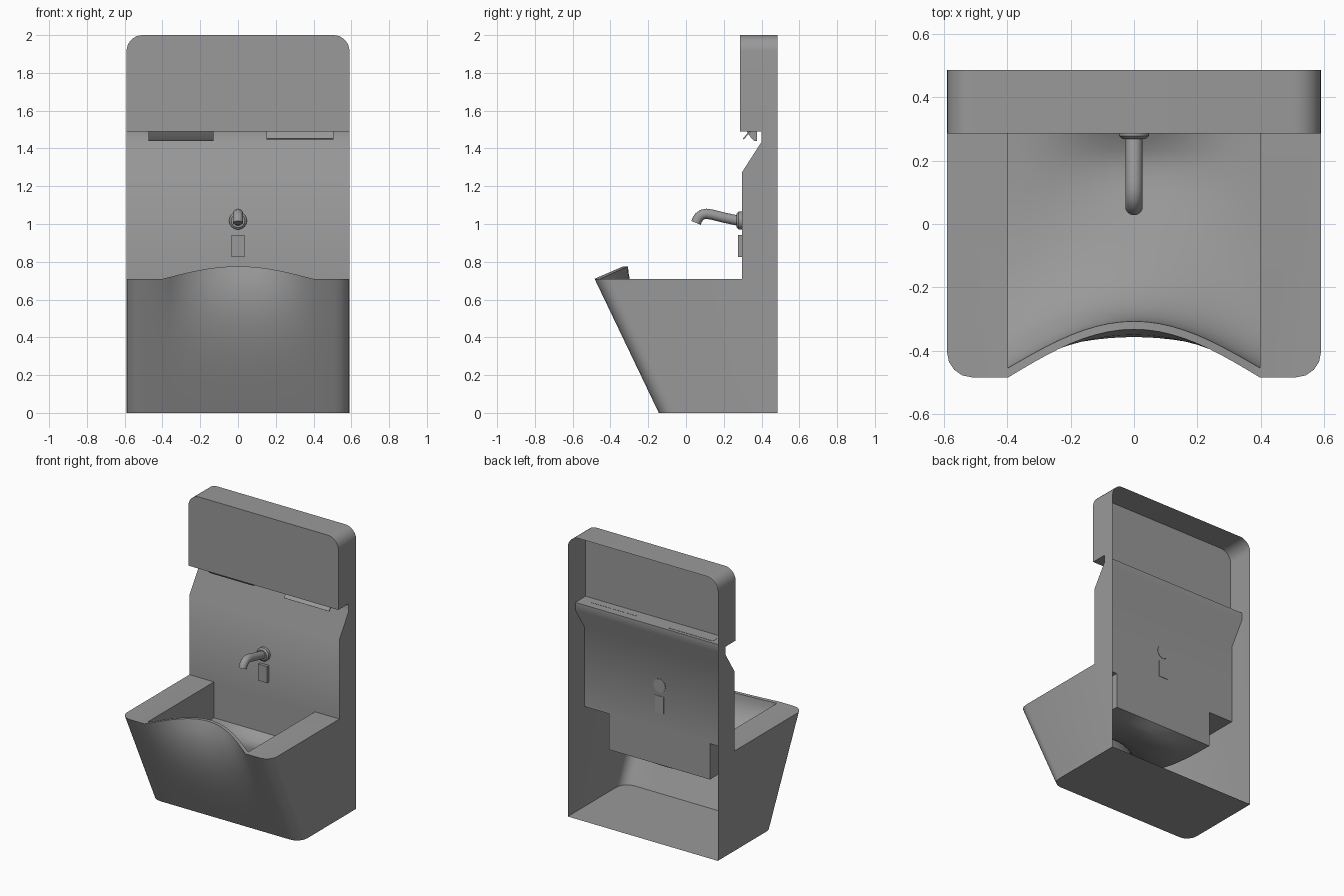
import bpy, bmesh
from math import sin, cos, pi, radians
from mathutils import Vector

if "Cube" in bpy.data.objects:
    bpy.data.objects.remove(bpy.data.objects["Cube"])

W, B = 0.59, 0.397        # half width of the unit, half width of the basin
BACK, WALL = 0.485, 0.297
LEDGE, FLOOR = 0.71, 0.455
FRONT = -0.484

steel = bpy.data.materials.new("dark_grey")
steel.diffuse_color = (0.32, 0.32, 0.32, 1)
steel.use_nodes = True
steel.node_tree.nodes["Principled BSDF"].inputs["Base Color"].default_value = steel.diffuse_color


def finish(name, bm, angle=36):
    bmesh.ops.remove_doubles(bm, verts=bm.verts, dist=1e-5)
    bmesh.ops.recalc_face_normals(bm, faces=bm.faces)
    me = bpy.data.meshes.new(name)
    bm.to_mesh(me)
    bm.free()
    me.materials.append(steel)
    ob = bpy.data.objects.new(name, me)
    bpy.context.collection.objects.link(ob)
    bpy.ops.object.select_all(action='DESELECT')
    bpy.context.view_layer.objects.active = ob
    ob.select_set(True)
    bpy.ops.object.shade_smooth_by_angle(angle=radians(angle))
    return ob


def face(bm, pts):
    return bm.faces.new([bm.verts.new(p) for p in pts])


def grid(bm, cols):
    for a, b in zip(cols, cols[1:]):
        for i in range(len(a) - 1):
            face(bm, [a[i], b[i], b[i + 1], a[i + 1]])


def prism(name, x0, x1, yz):
    bm = bmesh.new()
    ends = [[(x, y, z) for y, z in yz] for x in (x0, x1)]
    for e in ends:
        face(bm, e)
    grid(bm, [e + e[:1] for e in ends])
    return finish(name, bm)


def arch(x):
    return max(0.0, cos(pi / 2 * x / B))


# One-sheet housing, open at the back
bm = bmesh.new()

# side walls
EDGE = FRONT + .08
side = [(BACK, 0), (BACK, 1.915), (.285, 1.915), (.285, 1.49), (.40, 1.49),
        (.40, 1.435), (WALL, 1.275), (WALL, LEDGE), (EDGE, LEDGE)]
ROWS = 12
side += [(EDGE + .34 * k / ROWS, LEDGE * (1 - k / ROWS)) for k in range(1, ROWS + 1)]
for s in (-1, 1):
    face(bm, [(s * W, y, z) for y, z in side])

# rounded top and cabinet front
R = .085
arc = [(W - R + R * cos(a), 1.915 + R * sin(a)) for a in [pi / 2 * k / 8 for k in range(9)]]
arc += [(-x, z) for x, z in reversed(arc)]
grid(bm, [[(x, y, z) for x, z in arc] for y in (.285, BACK)])
face(bm, [(x, .285, z) for x, z in arc] + [(-W, .285, 1.49), (W, .285, 1.49)])

# underside, recess and sloped wall
grid(bm, [[(x, y, z) for y, z in side[3:7]] for x in (-W, W)])

# front apron: straight foot rising to the scooped lip
half = [(.51 + .08 * cos(a), EDGE - .08 * sin(a)) for a in [pi / 2 * k / 4 for k in range(5)]]
plan = [(-x, y) for x, y in half]
xs = [-B + 2 * B * k / 20 for k in range(21)]
plan += [(x, FRONT) for x in xs] + half[::-1]
cols = []
for x, y in plan:
    inside = arch(x) if abs(x) <= B else 0
    zr = LEDGE + .066 * inside
    d = (y + .152 * inside) - (y + .34 - .34 * zr / LEDGE)
    cols.append([(x, y + .34 - .34 * zr * t / LEDGE + d * t ** 3.5, zr * t)
                 for t in [k / ROWS for k in range(ROWS + 1)]])
grid(bm, cols)
top = [c[-1] for c in cols]

# bottom panel
face(bm, [c[0] for c in cols] + [(W, BACK, 0), (-W, BACK, 0)])

# basin bowl with a shallow drain hollow, and flat lip
bowl = []
for x in xs:
    yr, zr = FRONT + .03 + .147 * arch(x), LEDGE + .066 * arch(x)
    bowl.append([(x, yr + (WALL - yr) * u ** 1.9,
                  FLOOR + (zr - FLOOR) * (1 - u) ** 2 - .05 * arch(x) ** 2 * sin(pi * u ** 6))
                 for u in [k / 18 for k in range(19)]])
grid(bm, bowl)
grid(bm, [top[5:26], [c[0] for c in bowl]])

# basin sides and arm ledges
for s, col, rim in ((-1, bowl[0], top[:6]), (1, bowl[-1], top[:24:-1])):
    face(bm, col + [(s * B, WALL, LEDGE)])
    face(bm, rim + [col[0], (s * B, WALL, LEDGE), (s * W, WALL, LEDGE)])

# splash wall down to the bowl
face(bm, [(-W, WALL, 1.275), (-W, WALL, LEDGE), (-B, WALL, LEDGE)]
     + [c[-1] for c in bowl] + [(B, WALL, LEDGE), (W, WALL, LEDGE), (W, WALL, 1.275)])

body = finish("housing", bm)
low = min(body.data.polygons, key=lambda p: p.center.z)
if low.normal.z > 0:
    body.data.flip_normals()

# dispensers under the cabinet and the sensor plate
prism("towel_dispenser", -.475, -.13,
      [(.32, 1.492), (.345, 1.455), (.36, 1.44), (.377, 1.44), (.377, 1.492)])
prism("dryer_flap", .15, .505,
      [(.30, 1.452), (.306, 1.448), (.347, 1.492), (.336, 1.492)])
prism("sensor_plate", -.035, .035,
      [(.276, .825), (.300, .825), (.300, .943), (.276, .943)])

# faucet flange
bm = bmesh.new()
rings = []
for y, r in ((.300, .047), (.278, .047), (.268, .036)):
    rings.append([(r * cos(2 * pi * k / 32), y, 1.018 + r * sin(2 * pi * k / 32))
                  for k in range(33)])
grid(bm, rings)
for r in (rings[0], rings[-1]):
    face(bm, r[:-1])
finish("faucet_flange", bm)

# faucet spout: tube swept along a bent path
path = [Vector((0, y, z)) for y, z in
        ((.285, 1.016), (.20, 1.034), (.135, 1.050), (.108, 1.054), (.086, 1.050),
         (.069, 1.037), (.059, 1.021), (.053, 1.006))]
bm = bmesh.new()
rings = []
for i, p in enumerate(path):
    t = (path[min(i + 1, len(path) - 1)] - path[max(i - 1, 0)]).normalized()
    n = t.cross(Vector((1, 0, 0)))
    rings.append([p + .027 * (Vector((1, 0, 0)) * cos(2 * pi * k / 24) + n * sin(2 * pi * k / 24))
                  for k in range(25)])
grid(bm, rings)
for r in (rings[0], rings[-1]):
    face(bm, r[:-1])
finish("faucet_spout", bm)
